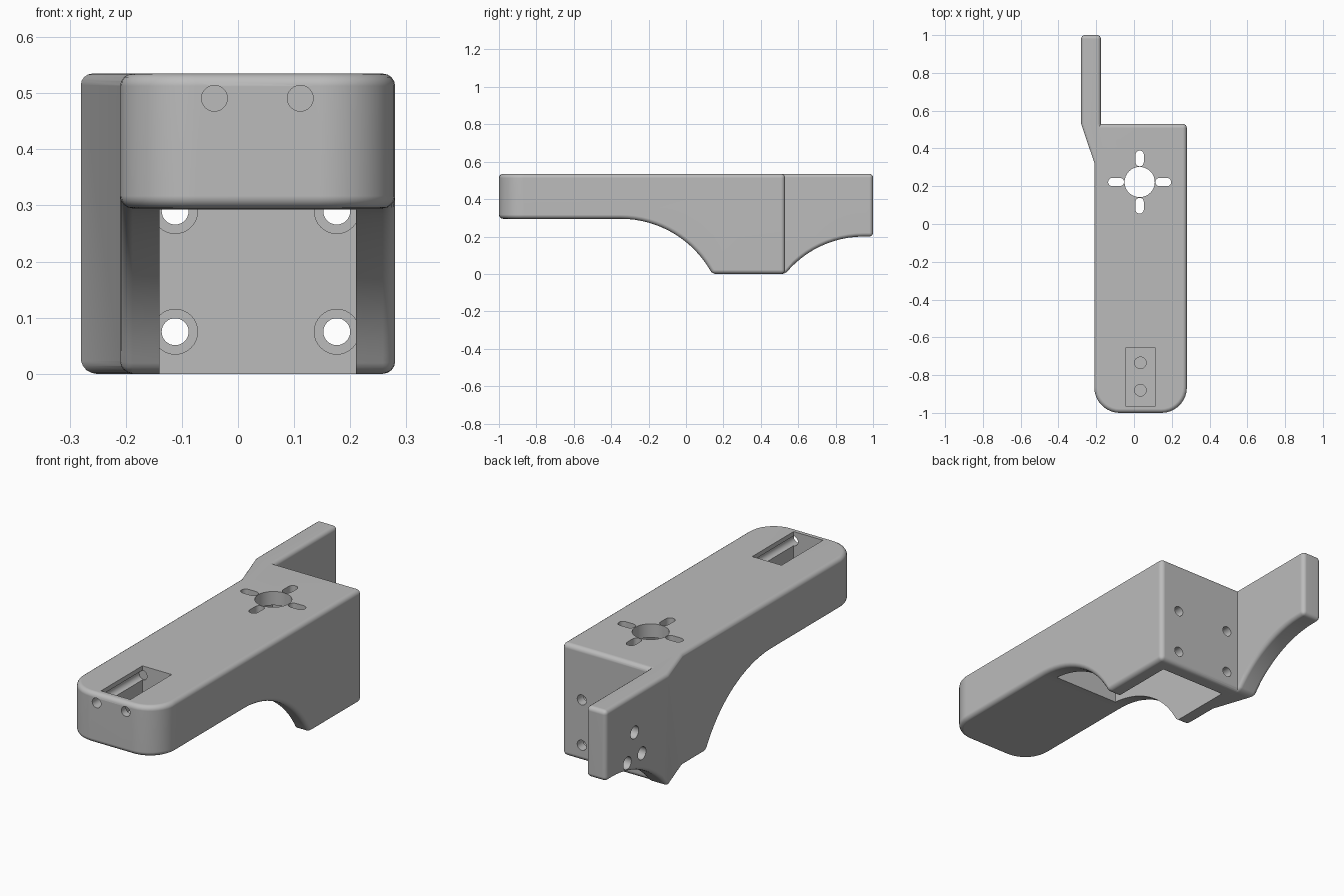
import bpy, bmesh
from math import sin, cos, radians

default = bpy.data.objects.get("Cube")
if default:
    bpy.data.objects.remove(default, do_unlink=True)

grey = bpy.data.materials.new("plain grey")
grey.use_nodes = True
grey.diffuse_color = (0.5, 0.5, 0.5, 1)
grey.node_tree.nodes["Principled BSDF"].inputs["Base Color"].default_value = (0.5, 0.5, 0.5, 1)


def arc(cx, cy, r, start, end, steps):
    angles = [radians(start + (end - start) * i / steps) for i in range(steps + 1)]
    return [(cx + r * cos(a), cy + r * sin(a)) for a in angles]


def circle(cx, cy, r):
    return arc(cx, cy, r, 0, 360, 32)[:-1]


def rect(x0, x1, y0, y1):
    return [(x0, y0), (x1, y0), (x1, y1), (x0, y1)]


def prism(name, points, axis, lo, hi, edit=None):
    """Extrude a closed outline along one axis; edit may reshape the bmesh."""
    place = {"x": lambda a, b, t: (t, a, b),
             "y": lambda a, b, t: (a, t, b),
             "z": lambda a, b, t: (a, b, t)}[axis]
    bm = bmesh.new()
    ends = [[bm.verts.new(place(a, b, t)) for a, b in points] for t in (lo, hi)]
    bm.faces.new(ends[0][::-1])
    bm.faces.new(ends[1])
    for i in range(len(points)):
        j = (i + 1) % len(points)
        bm.faces.new((ends[0][i], ends[0][j], ends[1][j], ends[1][i]))
    bm.normal_update()
    if bm.calc_volume(signed=True) < 0:
        bmesh.ops.reverse_faces(bm, faces=bm.faces[:])
    bm.normal_update()
    if edit:
        edit(bm)
        bm.normal_update()
    mesh = bpy.data.meshes.new(name)
    bm.to_mesh(mesh)
    bm.free()
    mesh.materials.append(grey)
    obj = bpy.data.objects.new(name, mesh)
    bpy.context.collection.objects.link(obj)
    return obj


def activate(obj):
    bpy.ops.object.select_all(action="DESELECT")
    obj.select_set(True)
    bpy.context.view_layer.objects.active = obj


def round_edges(obj, width):
    activate(obj)
    mod = obj.modifiers.new("round", "BEVEL")
    mod.width = width
    mod.segments = 4
    mod.limit_method = "ANGLE"
    mod.angle_limit = radians(30)
    bpy.ops.object.modifier_apply(modifier=mod.name)


def combine(obj, other, operation="DIFFERENCE"):
    activate(obj)
    mod = obj.modifiers.new("combine", "BOOLEAN")
    mod.operation = operation
    mod.solver = "EXACT"
    mod.object = other
    bpy.ops.object.modifier_apply(modifier=mod.name)
    bpy.data.objects.remove(other, do_unlink=True)


def cut(obj, *shape):
    combine(obj, prism("cutter", *shape))


# Arm body: side profile with a curved underside and rounded front corners
TOP = 0.535


def round_front(bm):
    edges = [e for e in bm.edges if all(v.co.y < -0.99 for v in e.verts)
             and abs(e.verts[0].co.z - e.verts[1].co.z) > 0.1]
    bmesh.ops.bevel(bm, geom=edges, offset=0.135, segments=9, profile=0.5,
                    affect="EDGES")


profile = arc(-0.35, -0.2594, 0.5544, 27.9, 90, 16)
profile += [(-1, 0.295), (-1, TOP), (0.53, TOP), (0.53, 0)]
body = prism("bracket_arm", profile, "x", -0.21, 0.28, round_front)
round_edges(body, 0.022)

# Side plate: arched underside, tapering into the arm
plate_profile = arc(0.95, -0.34, 0.54, 140.98, 90, 12)
start = plate_profile[0][0]
plate_profile += [(1, 0.2), (1, TOP), (0.28, TOP), (0.28, 0)]


def taper(bm):
    bmesh.ops.bisect_plane(bm, geom=bm.verts[:] + bm.edges[:] + bm.faces[:],
                           dist=0.001, plane_co=(0, start, 0), plane_no=(0, 1, 0))
    for v in bm.verts:
        if v.co.y < 0.3:
            v.co.x = -0.195 if v.co.x < -0.2 else -0.12


plate = prism("side_plate", plate_profile, "x", -0.28, -0.175, taper)
round_edges(plate, 0.02)
combine(body, plate, "UNION")

# Hollow under the arm
cut(body, rect(-0.14, 0.21, -0.3, 0.46), "z", -0.1, 0.47)

# Top opening with four slots around it
CX, CY = 0.03, 0.222
cut(body, circle(CX, CY, 0.08), "z", 0.4, 0.6)
slot = arc(0.145, 0, 0.022, -90, 90, 10) + arc(0.105, 0, 0.022, 90, 270, 10)
for c, s in ((1, 0), (0, 1), (-1, 0), (0, -1)):
    turned = [(CX + a * c - b * s, CY + a * s + b * c) for a, b in slot]
    cut(body, turned, "z", 0.4, 0.6)

# Countersunk screw holes in the back wall
for x in (-0.112, 0.176):
    for z in (0.075, 0.29):
        cut(body, circle(x, z, 0.024), "y", 0.4, 0.6)
        cut(body, circle(x, z, 0.04), "y", 0.45, 0.485)

# Front pocket, its two rod channels and floor holes
cut(body, rect(-0.043, 0.111, -0.965, -0.655), "z", 0.36, 0.6)
for x in (-0.042, 0.111):
    cut(body, circle(x, 0.491, 0.023), "y", -1.1, -0.648)
for y in (-0.735, -0.88):
    cut(body, circle(0.034, y, 0.031), "z", 0.325, 0.4)

# Blind holes in the outer side of the plate
for y, z in ((0.785, 0.355), (0.73, 0.235), (0.84, 0.23)):
    cut(body, circle(y, z, 0.03), "x", -0.4, -0.22)

# Smooth fillets with flat main faces
activate(body)
bpy.ops.object.shade_smooth_by_angle(angle=radians(30))
weighted = body.modifiers.new("flat_faces", "WEIGHTED_NORMAL")
weighted.keep_sharp = True
